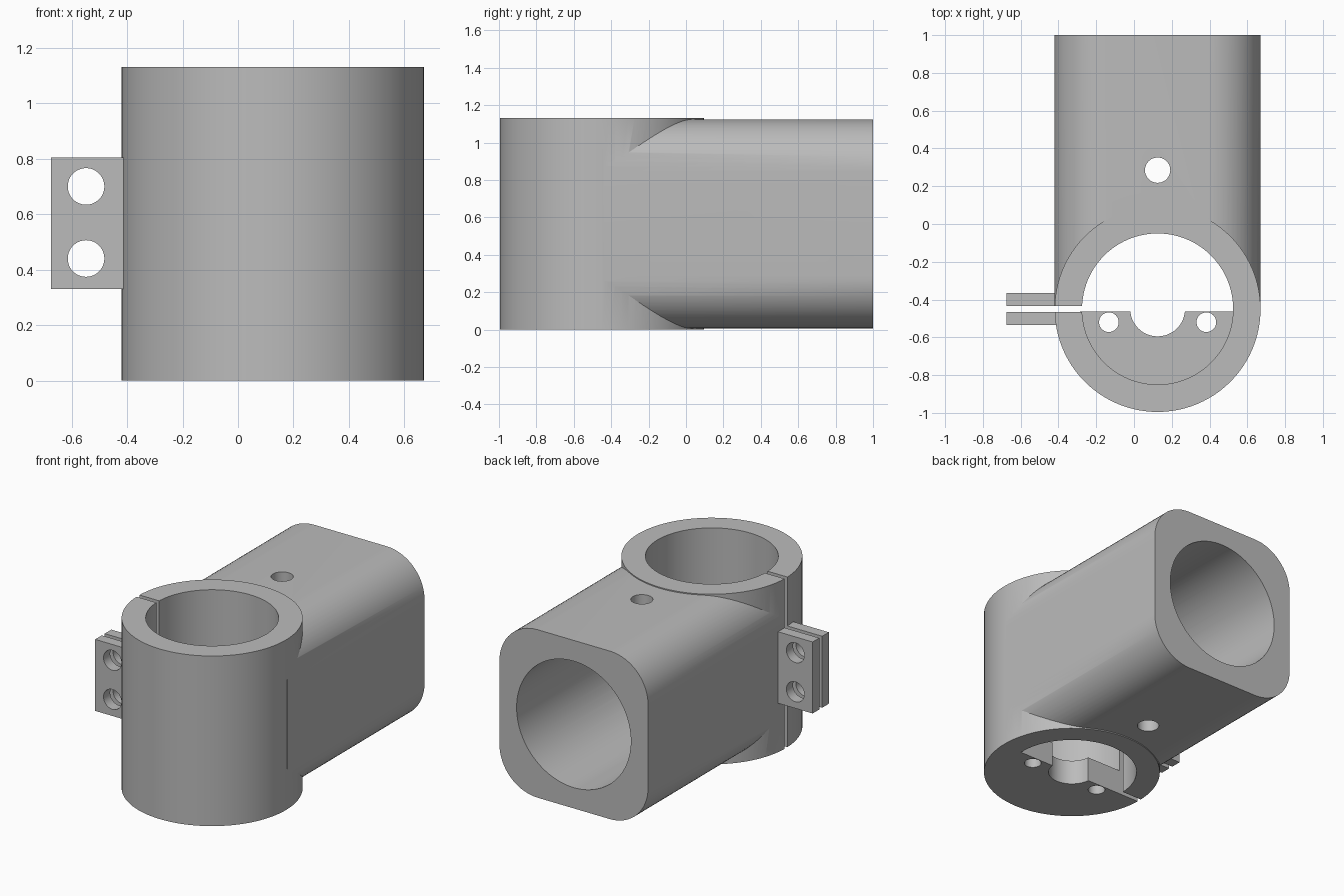
import bpy, bmesh, math
from mathutils import Matrix, Vector

cube = bpy.data.objects.get("Cube")
if cube:
    bpy.data.objects.remove(cube, do_unlink=True)

grey = bpy.data.materials.new("plain grey")
grey.use_nodes = True
COLOUR = (0.5, 0.5, 0.5, 1)
grey.diffuse_color = COLOUR
grey.node_tree.nodes["Principled BSDF"].inputs["Base Color"].default_value = COLOUR

CX, CY = 0.125, -0.45          # clamp axis
HEIGHT, MID = 1.13, 0.565
RING_R, BORE_R = 0.545, 0.40
GAP = 0.015                    # half width of the clamp slit
HOLE_Y = 0.285                 # cross holes in the arm

AXES = {"x": Matrix.Rotation(math.pi / 2, 4, "Y"),
        "y": Matrix.Rotation(-math.pi / 2, 4, "X"),
        "z": Matrix.Identity(4)}


def finish(name, bm):
    bmesh.ops.recalc_face_normals(bm, faces=bm.faces)
    mesh = bpy.data.meshes.new(name)
    bm.to_mesh(mesh)
    bm.free()
    mesh.materials.append(grey)
    ob = bpy.data.objects.new(name, mesh)
    bpy.context.collection.objects.link(ob)
    return ob


def prism(name, points, start, end, axis="z", at=(0, 0, 0)):
    """Extrude a closed 2D outline along an axis from start to end."""
    bm = bmesh.new()
    face = bm.faces.new([bm.verts.new((u, v, start)) for u, v in points])
    out = bmesh.ops.extrude_face_region(bm, geom=[face])
    top = [g for g in out["geom"] if isinstance(g, bmesh.types.BMVert)]
    bmesh.ops.translate(bm, verts=top, vec=(0, 0, end - start))
    bm.transform(Matrix.Translation(Vector(at)) @ AXES[axis])
    return finish(name, bm)


def arc(radius, a0, a1, steps, cx=0, cy=0):
    angles = [math.radians(a0 + (a1 - a0) * i / steps) for i in range(steps + 1)]
    return [(cx + radius * math.cos(a), cy + radius * math.sin(a)) for a in angles]


def rod(name, radius, start, end, axis="z", at=(0, 0, 0), sides=48):
    return prism(name, arc(radius, 0, 360, sides)[:-1], start, end, axis, at)


def box(name, low, high):
    corners = [(low[0], low[1]), (high[0], low[1]), (high[0], high[1]), (low[0], high[1])]
    return prism(name, corners, low[2], high[2])


def combine(target, other, operation="DIFFERENCE"):
    mod = target.modifiers.new("combine", "BOOLEAN")
    mod.operation, mod.solver, mod.object = operation, "EXACT", other
    bpy.context.view_layer.objects.active = target
    bpy.ops.object.modifier_apply(modifier=mod.name)
    bpy.data.objects.remove(other, do_unlink=True)


def smooth(ob):
    bpy.ops.object.select_all(action="DESELECT")
    ob.select_set(True)
    bpy.context.view_layer.objects.active = ob
    bpy.ops.object.shade_smooth_by_angle(angle=math.radians(25))


# Square arm with rounded corners and a round socket
half_w, half_h, corner = 0.546, 0.558, 0.28
outline = []
for quarter, (sx, sy) in enumerate([(1, 1), (-1, 1), (-1, -1), (1, -1)]):
    outline += arc(corner, 90 * quarter, 90 * quarter + 90, 16,
                   sx * (half_w - corner), sy * (half_h - corner))
body = prism("clamp_body", outline, -0.44, 1.0, "y", (CX, 0, MID))
combine(body, rod("socket_cutter", 0.42, -1, 2, "y", (CX, 0, MID), 96))

# Upright clamp ring joined to the arm, then bored and slit
combine(body, rod("ring", RING_R, 0, HEIGHT, at=(CX, CY, 0), sides=96), "UNION")
combine(body, rod("bore_cutter", BORE_R, -0.2, 1.4, at=(CX, CY, 0), sides=96))
combine(body, box("slit_cutter", (-0.8, CY - GAP, -0.2), (-0.1, CY + GAP, 1.4)))

# Cross holes through the arm
for axis, at in (("x", (CX, HOLE_Y, MID)), ("z", (CX, HOLE_Y, MID))):
    combine(body, rod("pin_cutter", 0.067, -1, 1, axis, at))
smooth(body)

# Half floor inside the ring, with a centre opening and two screw holes
floor = prism("half_floor", arc(BORE_R + 0.01, 182, 358, 48), 0, 0.165, at=(CX, CY, 0))
combine(floor, rod("centre_cutter", 0.145, -0.2, 0.4, at=(CX, CY, 0)))
for side in (-1, 1):
    combine(floor, rod("screw_cutter", 0.052, -0.2, 0.4, at=(CX + side * 0.258, CY - 0.07, 0)))
smooth(floor)

# Pair of bolted ears either side of the slit
for name, side in (("front_ear", -1), ("back_ear", 1)):
    near, far = sorted((CY + side * GAP, CY + side * 0.085))
    ear = box(name, (-0.675, near, 0.33), (-0.35, far, 0.805))
    for z in (0.44, 0.70):
        combine(ear, rod("bolt_cutter", 0.066, -0.3, 0.3, "y", (-0.548, CY, z)))
    smooth(ear)
